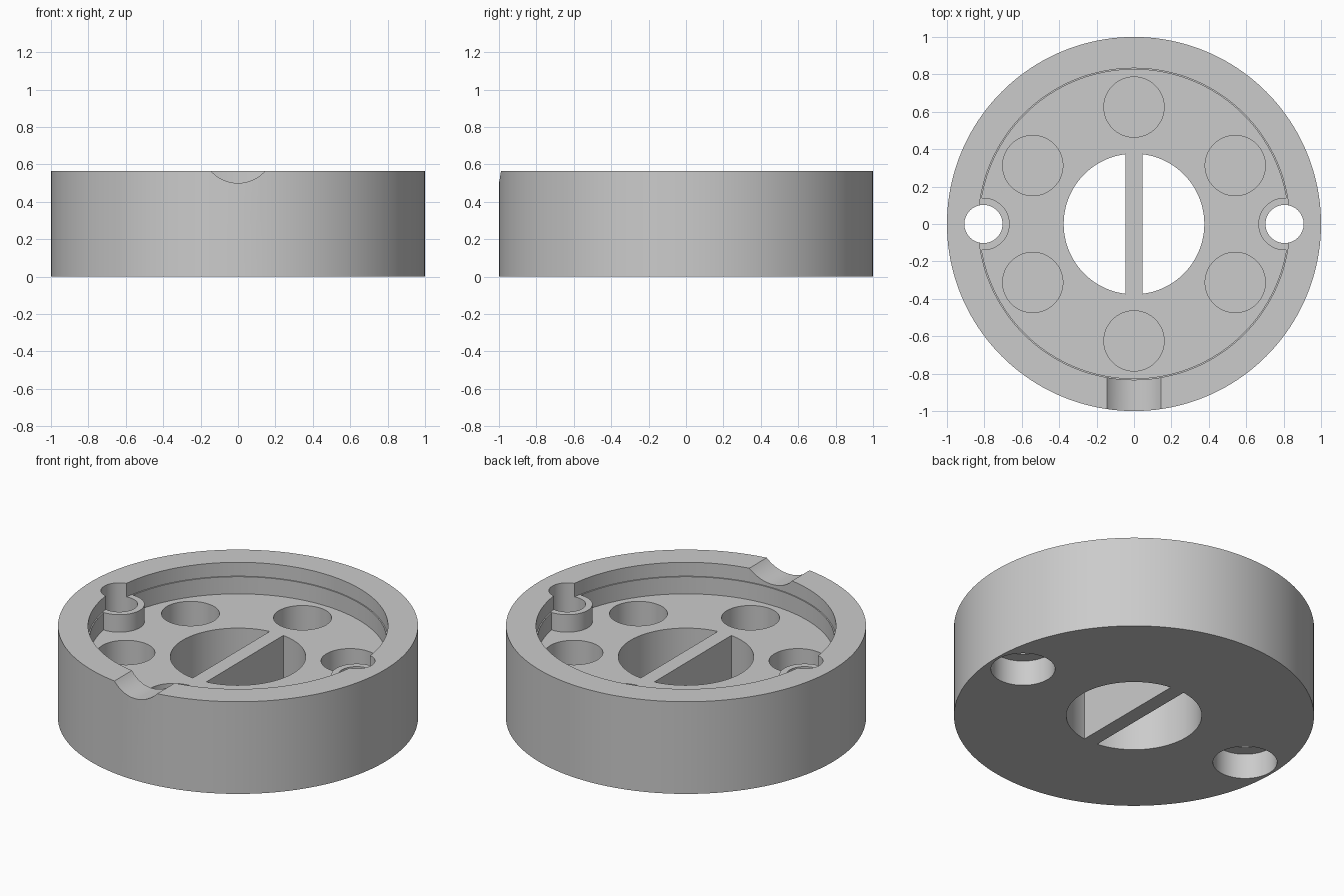
import bpy, bmesh, math
from mathutils import Matrix, Vector

cube = bpy.data.objects.get("Cube")
if cube:
    bpy.data.objects.remove(cube, do_unlink=True)

HEIGHT, FLOOR, LEDGE = 0.565, 0.375, 0.48
PIN_X = 0.805

grey = bpy.data.materials.new("plain grey")
grey.use_nodes = True
colour = (0.6, 0.6, 0.6, 1)
grey.diffuse_color = colour
grey.node_tree.nodes["Principled BSDF"].inputs["Base Color"].default_value = colour


def cylinder(name, radius, z0, z1, x=0, y=0, segments=96, keep_side=0, gap=0):
    """Upright cylinder; keep_side trims it to the part beyond x = side * gap."""
    bm = bmesh.new()
    bmesh.ops.create_cone(bm, cap_ends=True, segments=segments, radius1=radius,
                          radius2=radius, depth=z1 - z0,
                          matrix=Matrix.Translation((x, y, (z0 + z1) / 2)))
    if keep_side:
        cut = bmesh.ops.bisect_plane(bm, geom=bm.verts[:] + bm.edges[:] + bm.faces[:],
                                     plane_co=Vector((keep_side * gap, 0, 0)),
                                     plane_no=Vector((keep_side, 0, 0)), clear_inner=True)
        rim = [e for e in cut["geom_cut"] if isinstance(e, bmesh.types.BMEdge)]
        bmesh.ops.edgeloop_fill(bm, edges=rim)
        bmesh.ops.recalc_face_normals(bm, faces=bm.faces[:])
    mesh = bpy.data.meshes.new(name)
    bm.to_mesh(mesh)
    bm.free()
    mesh.materials.append(grey)
    obj = bpy.data.objects.new(name, mesh)
    bpy.context.collection.objects.link(obj)
    return obj


# Round body
body = cylinder("round_housing", 1.0, 0, HEIGHT, segments=160)


def combine(tool, operation="DIFFERENCE"):
    bpy.context.view_layer.objects.active = body
    mod = body.modifiers.new(tool.name, "BOOLEAN")
    mod.operation = operation
    mod.solver = "EXACT"
    mod.object = tool
    bpy.ops.object.modifier_apply(modifier=mod.name)
    bpy.data.objects.remove(tool, do_unlink=True)


# Recess with a fine ledge partway down its wall
combine(cylinder("recess_cutter", 0.826, FLOOR, 0.7, segments=160))
combine(cylinder("ledge_cutter", 0.833, LEDGE, 0.7, segments=160))

# Screw bosses, with through holes and counterbores underneath
for side in (-1, 1):
    x = side * PIN_X
    combine(cylinder("screw_boss", 0.14, 0.25, LEDGE + 0.002, x), "UNION")
for side in (-1, 1):
    x = side * PIN_X
    combine(cylinder("screw_hole_cutter", 0.102, -0.1, 0.7, x, segments=64))
    combine(cylinder("counterbore_cutter", 0.178, -0.1, 0.155, x))

# Central opening divided by a straight bar
for side in (-1, 1):
    combine(cylinder("opening_cutter", 0.376, -0.1, 0.7, keep_side=side, gap=0.046))

# Ring of six blind pockets
for i in range(6):
    a = math.radians(90 + 60 * i)
    combine(cylinder("pocket_cutter", 0.161, 0.1, 0.7,
                     0.625 * math.cos(a), 0.625 * math.sin(a)))

# Rounded cable notch across the front rim
notch = cylinder("notch_cutter", 0.194, -0.2, 0.2)
notch.data.transform(Matrix.Translation((0, -0.95, 0.694)) @ Matrix.Rotation(math.pi / 2, 4, "X"))
combine(notch)

# Smooth curved walls, crisp edges
for obj in bpy.context.selected_objects:
    obj.select_set(False)
body.select_set(True)
bpy.context.view_layer.objects.active = body
bpy.ops.object.shade_smooth_by_angle(angle=math.radians(30))
